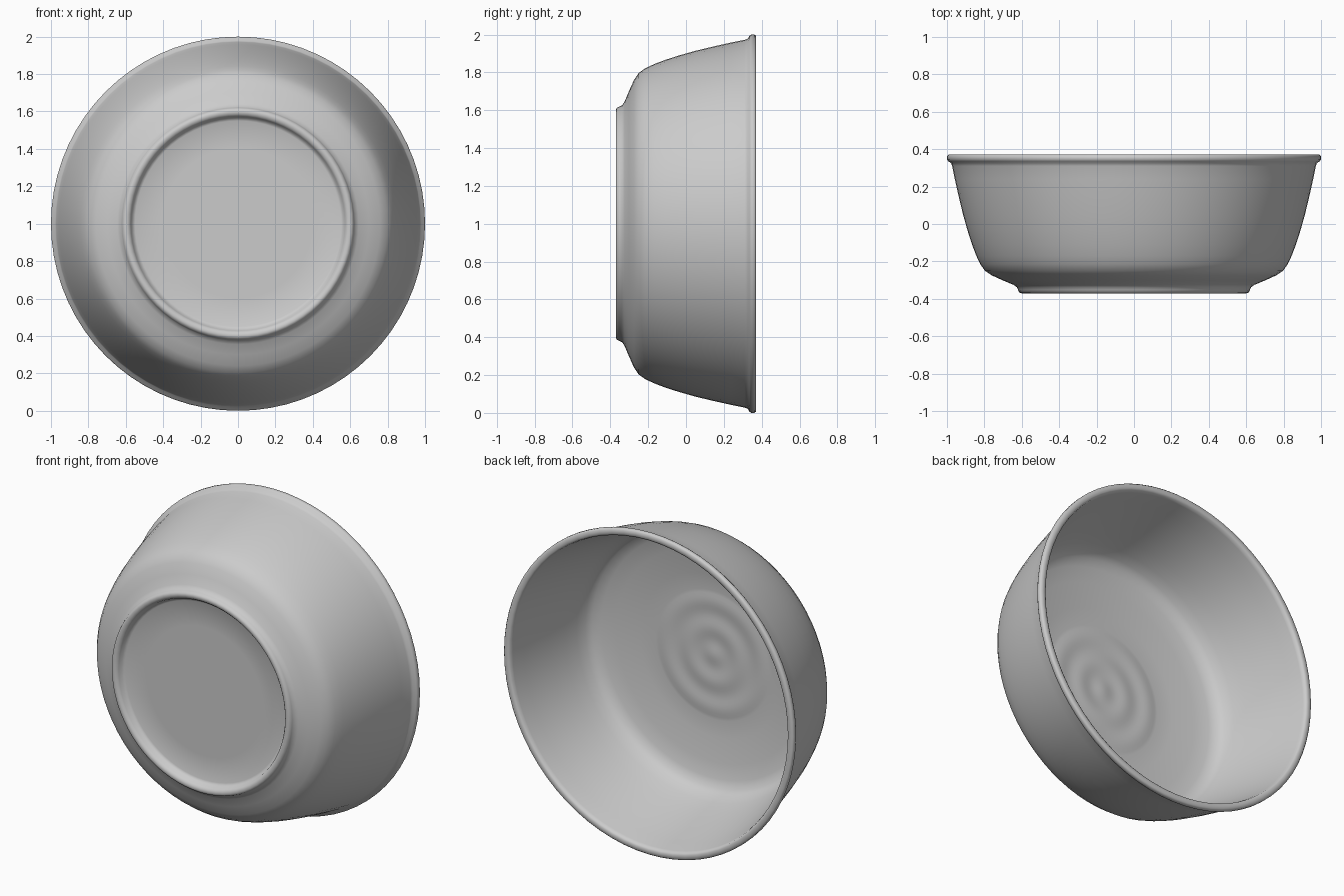
import bpy, bmesh, math
from mathutils import Matrix, Vector

if "Cube" in bpy.data.objects:
    bpy.data.objects.remove(bpy.data.objects["Cube"], do_unlink=True)

# Glazed grey ceramic
grey = bpy.data.materials.new("ceramic_grey")
grey.use_nodes = True
colour = (0.6, 0.6, 0.6, 1)
grey.diffuse_color = colour
grey.node_tree.nodes["Principled BSDF"].inputs["Base Color"].default_value = colour

# Profile as (radius, depth): underside, foot ring, outer wall, lip, inner wall, floor
foot = [(0, -.325), (.4, -.325), (.55, -.325), (.566, -.333), (.573, -.355), (.584, -.367),
        (.6, -.371), (.613, -.366), (.62, -.352), (.626, -.338), (.645, -.325)]
wall = [(.70, -.302), (.76, -.275), (.797, -.25), (.822, -.215), (.843, -.17), (.866, -.11),
        (.89, -.035), (.914, .05), (.938, .15), (.958, .24), (.972, .31)]
lip = [(.978, .326), (.994, .336), (1, .346), (1, .362), (.992, .371), (.968, .371),
       (.957, .364), (.952, .345)]
inside = [(.935, .26), (.912, .16), (.888, .06), (.862, -.04), (.838, -.12), (.816, -.175),
          (.79, -.207), (.74, -.226), (.65, -.245), (.5, -.262)]
# Soft throwing rings on the inside floor
rings = [(r / 50, -.272 + .003 * math.cos(r / 50 * 38)) for r in range(20, -1, -1)]
profile = foot + wall + lip + inside + rings

# Turn the profile about the front-to-back axis
bm = bmesh.new()
verts = [bm.verts.new((r, y, 0)) for r, y in profile]
edges = [bm.edges.new(pair) for pair in zip(verts, verts[1:])]
bmesh.ops.spin(bm, geom=verts + edges, cent=(0, 0, 0), axis=(0, 1, 0),
               angle=math.tau, steps=72, use_duplicate=False)
bmesh.ops.remove_doubles(bm, verts=bm.verts, dist=0.0005)
bmesh.ops.recalc_face_normals(bm, faces=bm.faces)
bmesh.ops.translate(bm, verts=bm.verts, vec=(0, 0, 1))

mesh = bpy.data.meshes.new("bowl")
bm.to_mesh(mesh)
bm.free()
mesh.materials.append(grey)
bowl = bpy.data.objects.new("bowl", mesh)
bpy.context.collection.objects.link(bowl)
bpy.context.view_layer.objects.active = bowl
bowl.select_set(True)
bpy.ops.object.shade_smooth_by_angle(angle=math.radians(60))
